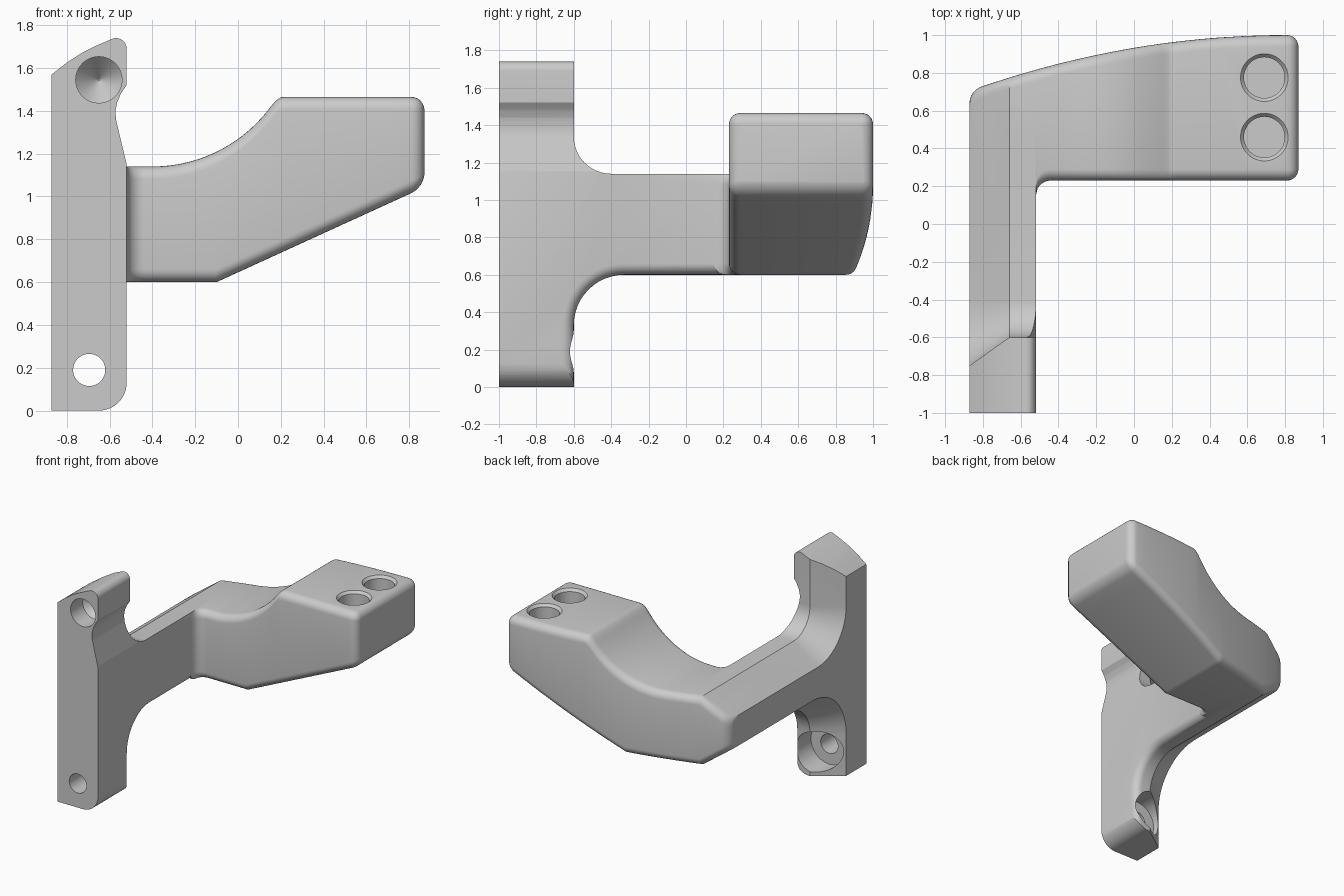
import bpy, bmesh
from math import sin, cos, pi, sqrt, radians

cube = bpy.data.objects.get("Cube")
if cube:
    bpy.data.objects.remove(cube, do_unlink=True)

grey = bpy.data.materials.new("plain grey")
grey.use_nodes = True
COLOUR = (0.6, 0.6, 0.6, 1)
grey.diffuse_color = COLOUR
grey.node_tree.nodes["Principled BSDF"].inputs["Base Color"].default_value = COLOUR

SLOPE_X = -0.66     # outer chamfer runs from here to the outer side
SLOPE_DROP = 0.15
ROUND = 0.06


def arc(cx, cy, r, a0, a1, n=12):
    """Points on an arc, angles in degrees."""
    steps = [radians(a0 + (a1 - a0) * i / n) for i in range(n + 1)]
    return [(cx + r * cos(a), cy + r * sin(a)) for a in steps]


def loft(name, sections):
    """Skin a list of equal-length 3D sections and cap both ends."""
    bm = bmesh.new()
    rings = [[bm.verts.new(p) for p in s] for s in sections]
    count = len(rings[0])
    for a, b in zip(rings, rings[1:]):
        for i in range(count):
            j = (i + 1) % count
            bm.faces.new((a[i], a[j], b[j], b[i]))
    bm.faces.new(rings[0])
    bm.faces.new(rings[-1])
    bmesh.ops.recalc_face_normals(bm, faces=bm.faces)
    mesh = bpy.data.meshes.new(name)
    bm.to_mesh(mesh)
    bm.free()
    mesh.materials.append(grey)
    obj = bpy.data.objects.new(name, mesh)
    bpy.context.collection.objects.link(obj)
    return obj


def turned(name, centre, axis, rings):
    """Round cutter along y or z from (position, radius) pairs."""
    sections = []
    for pos, r in rings:
        circle = arc(centre[0], centre[1], r, 0, 360, 48)[:-1]
        sections.append([(u, pos, v) if axis == 'y' else (u, v, pos)
                         for u, v in circle])
    return loft(name, sections)


def combine(target, tool, operation):
    mod = target.modifiers.new(operation, 'BOOLEAN')
    mod.operation = operation
    mod.solver = 'EXACT'
    mod.object = tool
    bpy.context.view_layer.objects.active = target
    bpy.ops.object.modifier_apply(modifier=mod.name)
    bpy.data.objects.remove(tool, do_unlink=True)


# Plate and beam: filleted side profile, its lower and upper edges offset inward
def side_profile(x, lower, upper):
    low, high = 0.27 + lower, 0.2 + upper
    pts = [(-1, 0), (-0.33 - low, 0)]
    pts += arc(-0.33, 0.33, low, 180, 90)
    pts += [(0.5, 0.6 + lower), (0.5, 1.14 - upper)]
    pts += arc(-0.4, 1.34, high, 270, 180)
    pts += [(-0.4 - high, 1.9), (-1, 1.9)]
    return [(x, y, z) for y, z in pts]


sections = [side_profile(-0.87, SLOPE_DROP, SLOPE_DROP), side_profile(SLOPE_X, 0, 0)]
for i in range(7):
    a = pi / 2 * i / 6
    sections.append(side_profile(-0.52 - ROUND * (1 - sin(a)), ROUND * (1 - cos(a)), 0))
bracket = loft("bracket", sections)

# Front outline of the plate, with hooked top
outline = [(-0.87, 0)] + arc(-0.65, 0.13, 0.13, -90, 0)
outline += [(-0.52, 1.15), (-0.57, 1.36), (-0.572, 1.4), (-0.564, 1.44),
            (-0.547, 1.48), (-0.52, 1.52)]
outline += arc(-0.57, 1.69, 0.05, 0, 105, 8)
outline += [(-0.66, 1.705), (-0.73, 1.67), (-0.8, 1.625), (-0.87, 1.57)]
combine(bracket, loft("plate_outline", [[(x, y, z) for x, z in outline]
                                        for y in (-1, 1.2)]), 'INTERSECT')


# Arm: rounded rectangles swept along x
def arm_section(x):
    r = ROUND
    end = min(0.87 - abs(x), r)
    inset = min(r - sqrt(r * r - (r - end) ** 2), 0.055)
    front = 0.23
    if x < -0.44:
        front = 0.15 + sqrt(max(0.08 ** 2 - (x + 0.44) ** 2, 0))
    back = 1 - 0.27 * (max(0.8 - x, 0) / 1.6) ** 2
    drop = SLOPE_DROP * max(SLOPE_X - x, 0) / (SLOPE_X + 0.87)
    bottom = 0.6 + max(x + 0.1, 0) * 0.457 + drop
    # Concave sweep up to the flat top, with a softened knee
    bend, flat, soft = 0.686, 1.465, 0.05
    run = min(max(x + 0.4, 0), 0.65)
    rise = 1.14 + bend - sqrt(bend ** 2 - run ** 2)
    blend = max(soft - abs(rise - flat), 0) / soft
    top = min(rise, flat) - blend ** 2 * soft / 4 - drop
    # Right rounding at the tip, only the back corner at the beam
    if x < 0:
        back -= inset
        c = r
    else:
        c = r - inset
    pts = arc(back - r, top - r, c, 0, 90, 6) + arc(front + r, top - r, c, 90, 180, 6)
    pts += arc(front + r, bottom + r, c, 180, 270, 6)
    pts += arc(back - r, bottom + r, c, 270, 360, 6)
    return [(x, y, z) for y, z in pts]


ends = [0.87 - ROUND * (1 - cos(pi / 2 * i / 6)) for i in range(7)]
stations = [-e for e in ends] + ends
stations += [-0.52 + 0.01 * i for i in range(9)]
stations += [-0.4 + 0.52 * i / 16 for i in range(17)]
stations += [0.14 + 0.012 * i for i in range(10)]
stations += [SLOPE_X, -0.76, -0.6, -0.1, 0.35, 0.45, 0.6, 0.72]
stations = sorted({round(s, 4) for s in stations})
combine(bracket, loft("arm", [arm_section(x) for x in stations]), 'UNION')

# Two chamfered pockets in the arm top
for y in (0.46, 0.775):
    combine(bracket, turned("pocket", (0.69, y), 'z',
            [(1.34, 0.108), (1.445, 0.108), (1.466, 0.127), (1.6, 0.127)]), 'DIFFERENCE')

# Lower bolt hole with counterbore, and pointed blind hole at the top
combine(bracket, turned("bolt_hole", (-0.695, 0.19), 'y',
        [(-1.1, 0.075), (-0.79, 0.075), (-0.79, 0.16), (-0.25, 0.16)]), 'DIFFERENCE')
combine(bracket, turned("blind_hole", (-0.65, 1.545), 'y',
        [(-1.1, 0.108), (-0.85, 0.108), (-0.74, 0.005)]), 'DIFFERENCE')

# Smooth shading with crisp edges
bpy.ops.object.select_all(action='DESELECT')
bracket.select_set(True)
bpy.context.view_layer.objects.active = bracket
bpy.ops.object.shade_smooth_by_angle(angle=radians(30))
